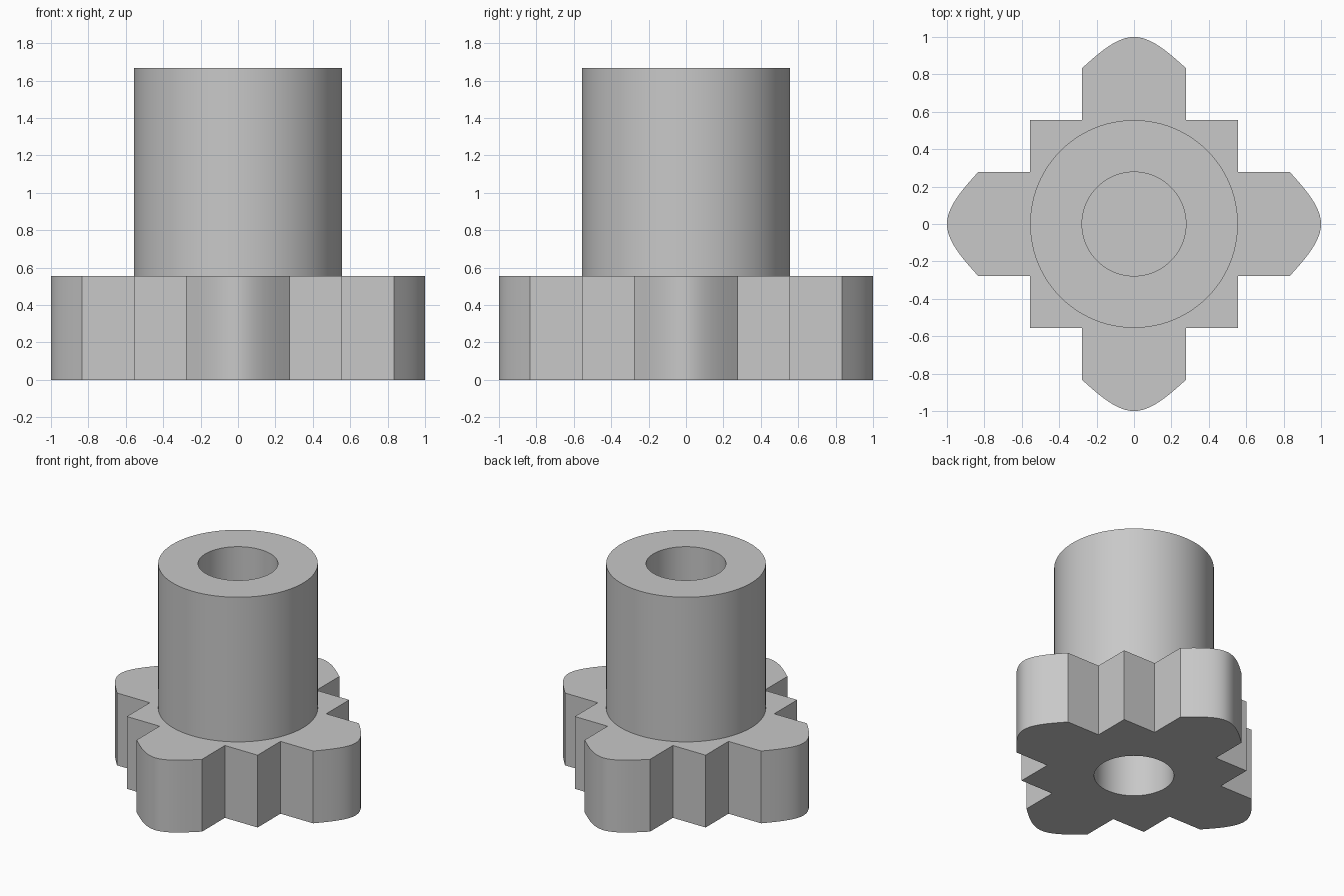
import bpy, bmesh, math
from mathutils import Matrix

cube = bpy.data.objects.get("Cube")
if cube:
    bpy.data.objects.remove(cube, do_unlink=True)

U = 1 / 3.6          # design unit: bore radius and half tooth width
SEGMENTS = 96

grey = bpy.data.materials.new("plain grey")
grey.use_nodes = True
colour = (0.58, 0.58, 0.58, 1)
grey.diffuse_color = colour
grey.node_tree.nodes["Principled BSDF"].inputs["Base Color"].default_value = colour


def finish(bm, name):
    """Turn a bmesh in design units into a smooth-shaded object."""
    bmesh.ops.scale(bm, vec=(U, U, U), verts=bm.verts)
    bmesh.ops.recalc_face_normals(bm, faces=bm.faces)
    mesh = bpy.data.meshes.new(name)
    bm.to_mesh(mesh)
    bm.free()
    mesh.materials.append(grey)
    obj = bpy.data.objects.new(name, mesh)
    bpy.context.collection.objects.link(obj)
    bpy.ops.object.select_all(action="DESELECT")
    bpy.context.view_layer.objects.active = obj
    obj.select_set(True)
    bpy.ops.object.shade_smooth_by_angle(angle=math.radians(25))
    return obj


def loop(bm, points):
    """Add a closed loop of edges on the ground plane."""
    verts = [bm.verts.new((x, y, 0)) for x, y in points]
    return [bm.edges.new((a, b)) for a, b in zip(verts, verts[1:] + verts[:1])]


def circle(radius):
    steps = [math.tau * i / SEGMENTS for i in range(SEGMENTS)]
    return [(radius * math.cos(a), radius * math.sin(a)) for a in steps]


def toothed_outline():
    """Square hub with a crowned tooth on each side, one quarter at a time."""
    quarter = [(2, -2), (2, -1)]
    for i in range(25):
        y = i / 12 - 1
        t = abs(y)
        quarter.append((3 + 0.6 * (1 - 1.5 * t**2 + 0.5 * t**3), y))
    quarter.append((2, 1))
    points = []
    for k in range(4):
        for x, y in quarter:
            for _ in range(k):
                x, y = -y, x
            points.append((x, y))
    return points


# Toothed plate with its bore
bm = bmesh.new()
edges = loop(bm, toothed_outline()) + loop(bm, circle(1))
bmesh.ops.triangle_fill(bm, edges=edges, use_beauty=True)
top = bmesh.ops.extrude_face_region(bm, geom=bm.faces[:], use_keep_orig=True)
raised = [v for v in top["geom"] if isinstance(v, bmesh.types.BMVert)]
bmesh.ops.translate(bm, vec=(0, 0, 2), verts=raised)
finish(bm, "toothed_plate")

# Round hub with a blind bore, turned from a half section
bm = bmesh.new()
section = [(0, 2), (2, 2), (2, 6), (1, 6), (1, 4), (0, 4)]
verts = [bm.verts.new((r, 0, z)) for r, z in section]
line = [bm.edges.new(pair) for pair in zip(verts, verts[1:])]
bmesh.ops.spin(bm, geom=verts + line, cent=(0, 0, 0), axis=(0, 0, 1),
               angle=math.tau, steps=SEGMENTS, use_merge=True)
bmesh.ops.remove_doubles(bm, verts=bm.verts, dist=0.0005)
finish(bm, "hub")
